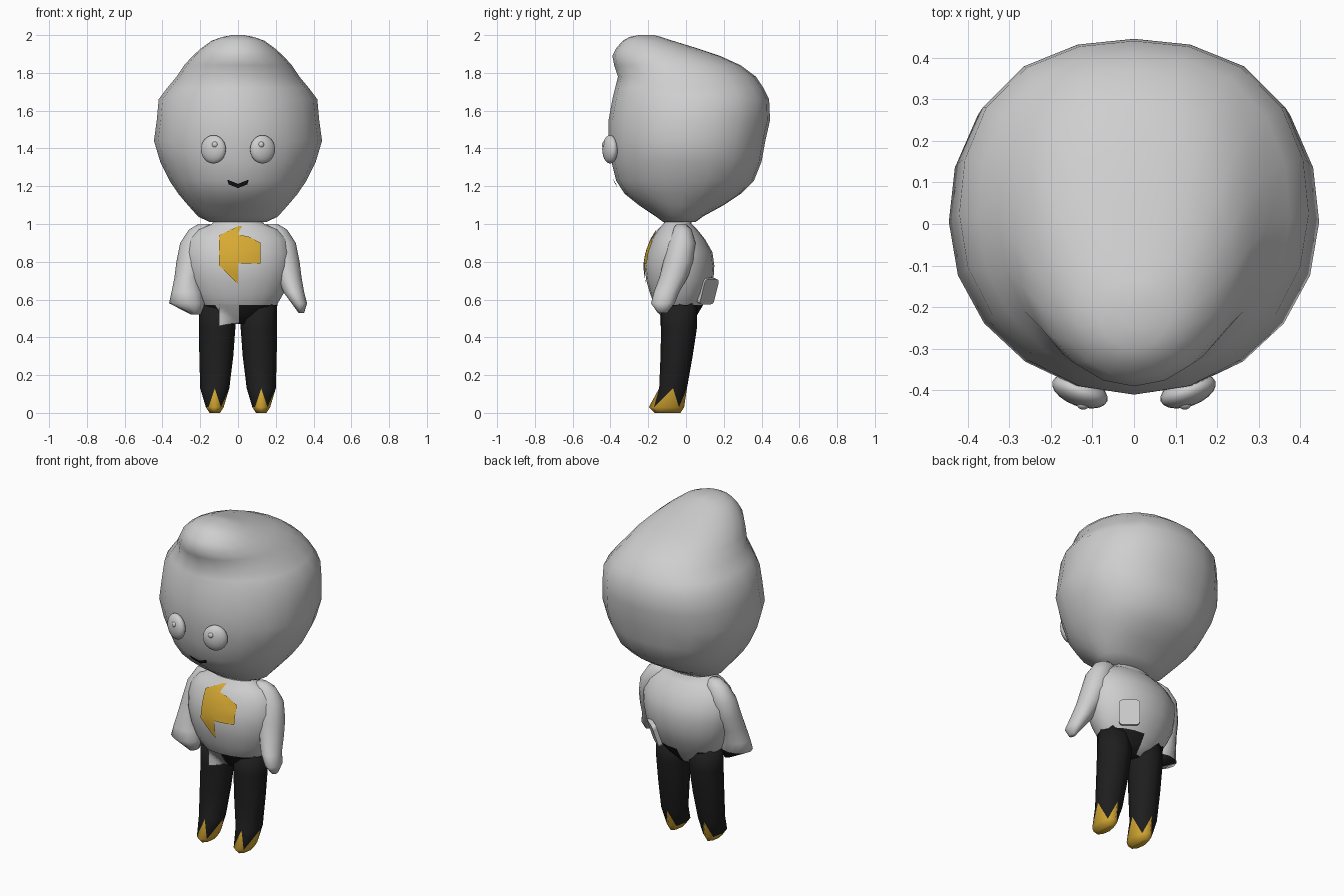
import bpy, bmesh, math
from mathutils import Vector, Matrix

cube = bpy.data.objects.get("Cube")
if cube:
    bpy.data.objects.remove(cube, do_unlink=True)


def make_material(name, colour):
    mat = bpy.data.materials.new(name)
    mat.use_nodes = True
    mat.diffuse_color = (*colour, 1)
    mat.node_tree.nodes["Principled BSDF"].inputs["Base Color"].default_value = (*colour, 1)
    return mat


grey = make_material("light grey", (0.62, 0.62, 0.62))
black = make_material("soft black", (0.013, 0.013, 0.013))
gold = make_material("gold", (0.68, 0.4, 0.033))


def finish(name, bm, mats, smooth=True):
    bmesh.ops.recalc_face_normals(bm, faces=bm.faces)
    mesh = bpy.data.meshes.new(name)
    for face in bm.faces:
        face.smooth = smooth
    bm.to_mesh(mesh)
    bm.free()
    for mat in mats:
        mesh.materials.append(mat)
    obj = bpy.data.objects.new(name, mesh)
    bpy.context.collection.objects.link(obj)
    return obj


# Stacked elliptical rings, each (z, centre x, half width, front y, back y);
# full swells the rear corners, zigzag is the row split into gold teeth
def loft(name, rings, mats, sides=16, mirror=1, paint=None, zigzag=None, full=0):
    bm = bmesh.new()
    rows = []
    for z, cx, rx, front, back in rings:
        cy, ry = (front + back) / 2, (back - front) / 2
        row = []
        for k in range(sides):
            a = math.tau * k / sides
            swell = 1 + full * math.sin(2 * a) ** 2 * (math.cos(a) < 0)
            row.append(bm.verts.new((mirror * (cx + swell * rx * math.sin(a)),
                                     cy - swell * ry * math.cos(a), z)))
        rows.append(row)
    for i, (up, low) in enumerate(zip(rows, rows[1:])):
        for k in range(sides):
            n = (k + 1) % sides
            if i == zigzag:
                tip, dip = (k, n) if k % 2 == 0 else (n, k)
                bm.faces.new((up[k], up[n], low[dip]))
                tooth = bm.faces.new((up[tip], low[n], low[k]))
                tooth.material_index = int(up[tip].co.x > mirror * rings[i][1] - .05)
            else:
                face = bm.faces.new((up[k], up[n], low[n], low[k]))
                if zigzag is not None and i > zigzag:
                    face.material_index = 1
    bm.faces.new(rows[0])
    end = bm.faces.new(rows[-1])
    if zigzag is not None:
        end.material_index = 1
    if paint:
        for face in bm.faces:
            face.material_index = paint(face.calc_center_median())
    return finish(name, bm, mats)


def front_y(rings, x, z):
    for a, b in zip(rings, rings[1:]):
        if b[0] <= z <= a[0]:
            t = (a[0] - z) / (a[0] - b[0])
            cx, rx, front, back = (p + (q - p) * t for p, q in zip(a[1:], b[1:]))
            bulge = math.sqrt(max(0, 1 - ((x - cx) / rx) ** 2))
            return (front + back) / 2 - (back - front) / 2 * bulge
    return 0


# Thin painted sheets laid on the front of lofted parts; corners are (x, z)
def patch(name, quads, surfaces, mat, steps=6, gap=0.007):
    bm = bmesh.new()
    for quad in quads:
        a, b, c, d = (Vector(p) for p in quad)
        grid = []
        for i in range(steps + 1):
            row = []
            for j in range(steps + 1):
                p = a.lerp(b, i / steps).lerp(d.lerp(c, i / steps), j / steps)
                y = min(front_y(s, p.x, p.y) for s in surfaces) - gap
                row.append(bm.verts.new((p.x, y, p.y)))
            grid.append(row)
        for r, s in zip(grid, grid[1:]):
            for k in range(steps):
                bm.faces.new((r[k], s[k], s[k + 1], r[k + 1]))
    bmesh.ops.remove_doubles(bm, verts=bm.verts, dist=0.0005)
    return finish(name, bm, [mat])


def ellipsoid(name, centre, radii, turn=0):
    bm = bmesh.new()
    bmesh.ops.create_uvsphere(bm, u_segments=20, v_segments=12, radius=1,
                              matrix=Matrix.Translation(centre) @ Matrix.Rotation(turn, 4, 'Z')
                              @ Matrix.Diagonal((*radii, 1)))
    return finish(name, bm, [grey])


# Head with swept-up hair
head = [(2.0, 0, .03, -.25, -.17), (1.99, 0, .085, -.3, -.13), (1.97, 0, .14, -.335, -.07),
        (1.93, 0, .195, -.37, .06), (1.89, 0, .24, -.39, .18), (1.84, 0, .285, -.38, .29),
        (1.78, 0, .325, -.36, .37), (1.72, 0, .375, -.375, .41), (1.66, 0, .42, -.39, .44),
        (1.55, 0, .43, -.41, .445), (1.44, 0, .445, -.41, .42), (1.33, 0, .412, -.395, .4),
        (1.23, 0, .363, -.37, .36), (1.16, 0, .316, -.325, .29), (1.1, 0, .265, -.25, .2),
        (1.04, 0, .212, -.16, .09), (1.01, 0, .15, -.12, .05)]
loft("head", head, [grey], sides=20, full=.05)

# Eyes and mouth
for side, s in (("left", 1), ("right", -1)):
    ellipsoid(side + "_eye", (s * .13, -.402, 1.395), (.07, .036, .075), s * .35)
    ellipsoid(side + "_pupil", (s * .122, -.432, 1.42), (.016, .014, .016))
patch("mouth", [[(s * .057, 1.235), (0, 1.212), (0, 1.19), (s * .05, 1.21)] for s in (1, -1)],
      [head], black, steps=3, gap=.016)

# Torso, dark below the waist except for a strip beside the middle
torso = [(1.05, 0, .1, -.1, .03), (1.0, 0, .14, -.12, .03), (.97, 0, .215, -.15, .06),
         (.92, 0, .262, -.182, .1), (.85, 0, .285, -.208, .14), (.78, 0, .285, -.22, .15),
         (.7, 0, .268, -.21, .145), (.63, 0, .24, -.19, .12), (.57, 0, .205, -.165, .09),
         (.52, 0, .15, -.13, .06), (.47, 0, .07, -.09, .02)]
loft("torso", torso, [grey, black], sides=20,
     paint=lambda c: int(c.z < .57 and not -.1 < c.x < -.005))

# Legs with gold shoes in a jagged edge
leg = [(.58, .11, .098, -.13, .06), (.45, .11, .096, -.132, .058), (.3, .115, .09, -.135, .035),
       (.13, .123, .077, -.142, .005), (.03, .123, .047, -.197, -.01), (0, .123, .028, -.165, -.03)]
for side, s in (("left", 1), ("right", -1)):
    loft(side + "_leg", leg, [black, gold], sides=8, mirror=s, zigzag=3)

# Sleeves; the right one ends in a wider flap with a dark rear hem
sleeve = [(1.0, .18, .03, -.05, 0), (.97, .19, .07, -.07, .03), (.9, .23, .076, -.095, .05),
          (.8, .25, .076, -.12, .04), (.72, .27, .066, -.14, .01)]
left_hand = [(.64, .295, .055, -.17, -.035), (.58, .325, .041, -.185, -.06),
             (.53, .335, .015, -.15, -.1)]
right_hand = [(.64, .27, .082, -.165, -.01), (.58, .27, .095, -.175, -.02),
              (.52, .222, .025, -.14, -.06)]
loft("left_arm", sleeve + left_hand, [grey], sides=12)
loft("right_arm", sleeve + right_hand, [grey, black], sides=12, mirror=-1,
     paint=lambda c: int(c.z < .57 and c.y > -.08))

# Chest emblem and shirt tail
patch("chest_emblem", [[(-.1, .78), (0, .68), (0, .96), (-.1, .94)],
                       [(0, .79), (.06, .79), (.06, .932), (0, .945)],
                       [(.06, .79), (.12, .79), (.12, .9), (.06, .932)],
                       [(-.1, .94), (0, .945), (.02, .99), (0, .988)]], [torso], gold)
right_leg = [(z, -cx, rx, f, b) for z, cx, rx, f, b in leg]
patch("shirt_tail", [[(-.1, .46), (.005, .48), (.005, .575), (-.1, .575)]],
      [torso, right_leg], grey)

# Rounded pouch on the back of the left hip
bm = bmesh.new()
bmesh.ops.create_cube(bm, size=1, matrix=Matrix.Diagonal((.115, .025, .14, 1)))
corners = [e for e in bm.edges if abs(e.verts[0].co.y - e.verts[1].co.y) > .01]
bmesh.ops.bevel(bm, geom=corners, offset=.02, segments=3, affect='EDGES', profile=.5)
pouch = finish("back_pouch", bm, [grey], smooth=False)
pouch.location = (.128, .115, .645)
pouch.rotation_euler = Vector((.6, .72, -.3)).to_track_quat('Y', 'Z').to_euler()
